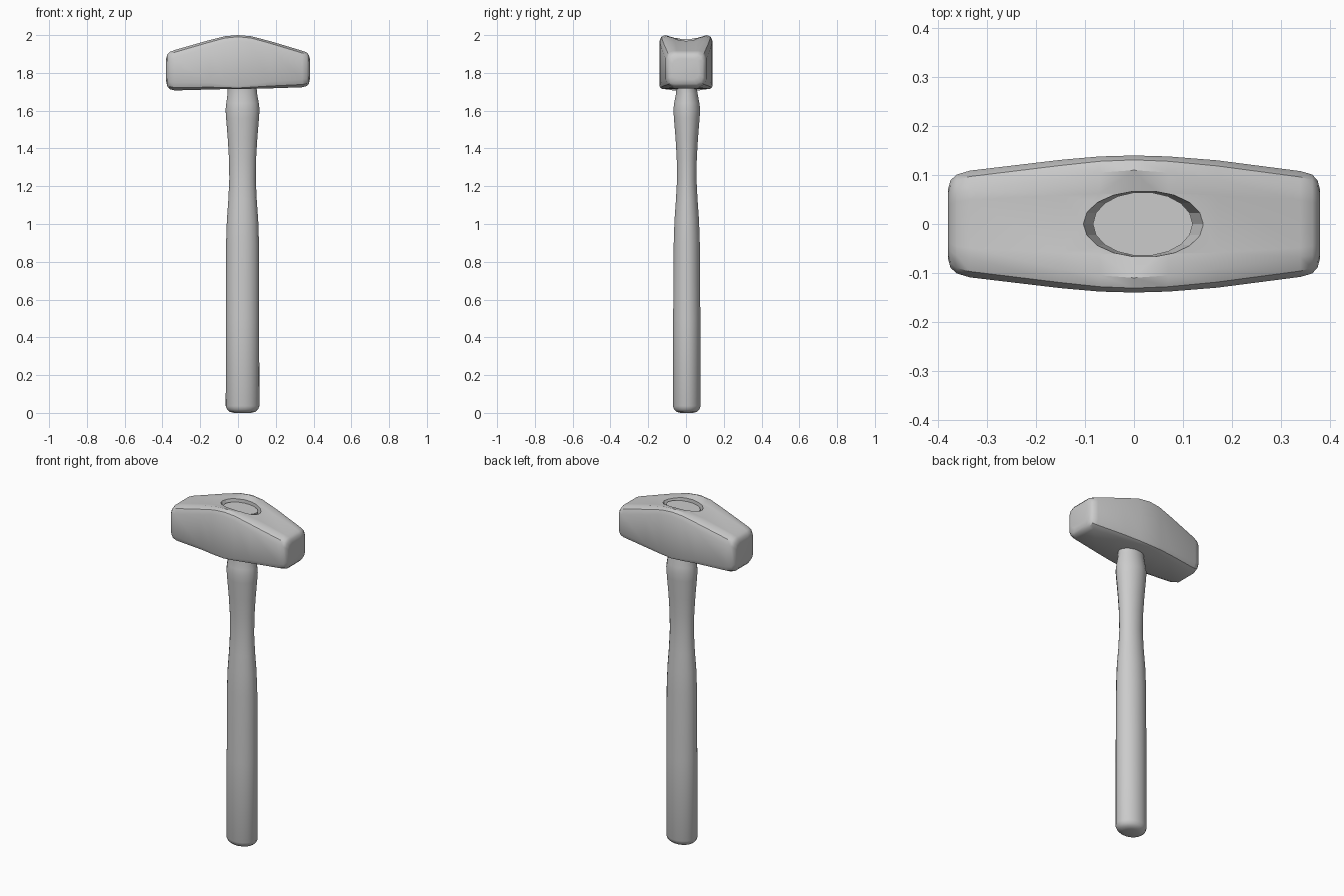
import bpy, bmesh, math


def loft(name, rings):
    """Skin a list of equal-length point rings and cap both ends."""
    bm = bmesh.new()
    rows = [[bm.verts.new(p) for p in ring] for ring in rings]
    n = len(rows[0])
    for a, b in zip(rows, rows[1:]):
        for i in range(n):
            j = (i + 1) % n
            bm.faces.new((a[i], a[j], b[j], b[i]))
    bm.faces.new(rows[0])
    bm.faces.new(rows[-1])
    bmesh.ops.recalc_face_normals(bm, faces=bm.faces)
    me = bpy.data.meshes.new(name)
    bm.to_mesh(me)
    bm.free()
    ob = bpy.data.objects.new(name, me)
    bpy.context.collection.objects.link(ob)
    return ob


def oval(z, cx, rx, ry, cy=0.0, n=18):
    return [(cx + rx * math.cos(2 * math.pi * i / n),
             cy + ry * math.sin(2 * math.pi * i / n), z) for i in range(n)]


def head_ring(x, w, zb, zt, cb, ct, dip):
    """Chamfered rectangle across the head, with a slightly hollow top."""
    half = [(w - cb, zb), (w - cb * 0.3, zb + cb * 0.35), (w, zb + cb),
            (w, zt - ct), (w - ct * 0.3, zt - ct * 0.3), (w - ct, zt),
            (w * 0.45, zt - dip)]
    pts = half + [(-y, z) for y, z in reversed(half)]
    return [(x, y, z) for y, z in pts]


def smooth(ob, angle):
    bpy.ops.object.select_all(action='DESELECT')
    bpy.context.view_layer.objects.active = ob
    ob.select_set(True)
    bpy.ops.object.shade_smooth_by_angle(angle=math.radians(angle))


# head: x, half width, bottom, top, bottom chamfer, top chamfer, top hollow
stations = [
    (-0.380, 0.070, 1.755, 1.875, 0.030, 0.030, 0),
    (-0.375, 0.089, 1.730, 1.897, 0.035, 0.033, 0),
    (-0.362, 0.101, 1.714, 1.911, 0.039, 0.037, 0),
    (-0.335, 0.109, 1.707, 1.921, 0.042, 0.040, 0),
    (-0.150, 0.131, 1.712, 1.974, 0.036, 0.038, 0.004),
    (-0.070, 0.138, 1.714, 1.994, 0.024, 0.033, 0.010),
    (0.000, 0.140, 1.715, 2.000, 0.015, 0.030, 0.014),
    (0.070, 0.138, 1.716, 1.994, 0.024, 0.033, 0.010),
    (0.170, 0.130, 1.718, 1.968, 0.036, 0.038, 0.004),
    (0.340, 0.108, 1.724, 1.917, 0.042, 0.040, 0),
    (0.364, 0.101, 1.730, 1.908, 0.039, 0.037, 0),
    (0.375, 0.089, 1.742, 1.895, 0.035, 0.033, 0),
    (0.380, 0.070, 1.765, 1.875, 0.030, 0.030, 0),
]
head = loft("hammer_head", [head_ring(*s) for s in stations])

# flared eye in the top of the head
cutter = loft("eye_cutter", [oval(1.90, 0.018, 0.098, 0.065),
                             oval(1.99, 0.021, 0.128, 0.068),
                             oval(2.05, 0.022, 0.145, 0.070)])
cutter.hide_render = True
cutter.hide_viewport = True
cut = head.modifiers.new("eye", 'BOOLEAN')
cut.operation = 'DIFFERENCE'
cut.object = cutter
cut.solver = 'EXACT'
smooth(head, 35)

# handle: z, x centre, x radius, y radius
profile = [
    (0.000, 0.024, 0.045, 0.035), (0.006, 0.024, 0.068, 0.055),
    (0.018, 0.024, 0.082, 0.068), (0.036, 0.024, 0.089, 0.074),
    (0.500, 0.024, 0.088, 0.073), (0.900, 0.024, 0.087, 0.070),
    (1.020, 0.024, 0.083, 0.066), (1.130, 0.024, 0.075, 0.058),
    (1.240, 0.024, 0.070, 0.052), (1.350, 0.024, 0.072, 0.054),
    (1.450, 0.024, 0.078, 0.060), (1.560, 0.024, 0.087, 0.069),
    (1.605, 0.024, 0.090, 0.072), (1.640, 0.024, 0.086, 0.068),
    (1.690, 0.023, 0.078, 0.058), (1.730, 0.022, 0.076, 0.056),
    (1.900, 0.018, 0.098, 0.065), (1.968, 0.018, 0.102, 0.0655),
]
handle = loft("handle", [oval(z, cx, rx, ry, 0.004 if z < 1.7 else 0)
                         for z, cx, rx, ry in profile])
smooth(handle, 40)
